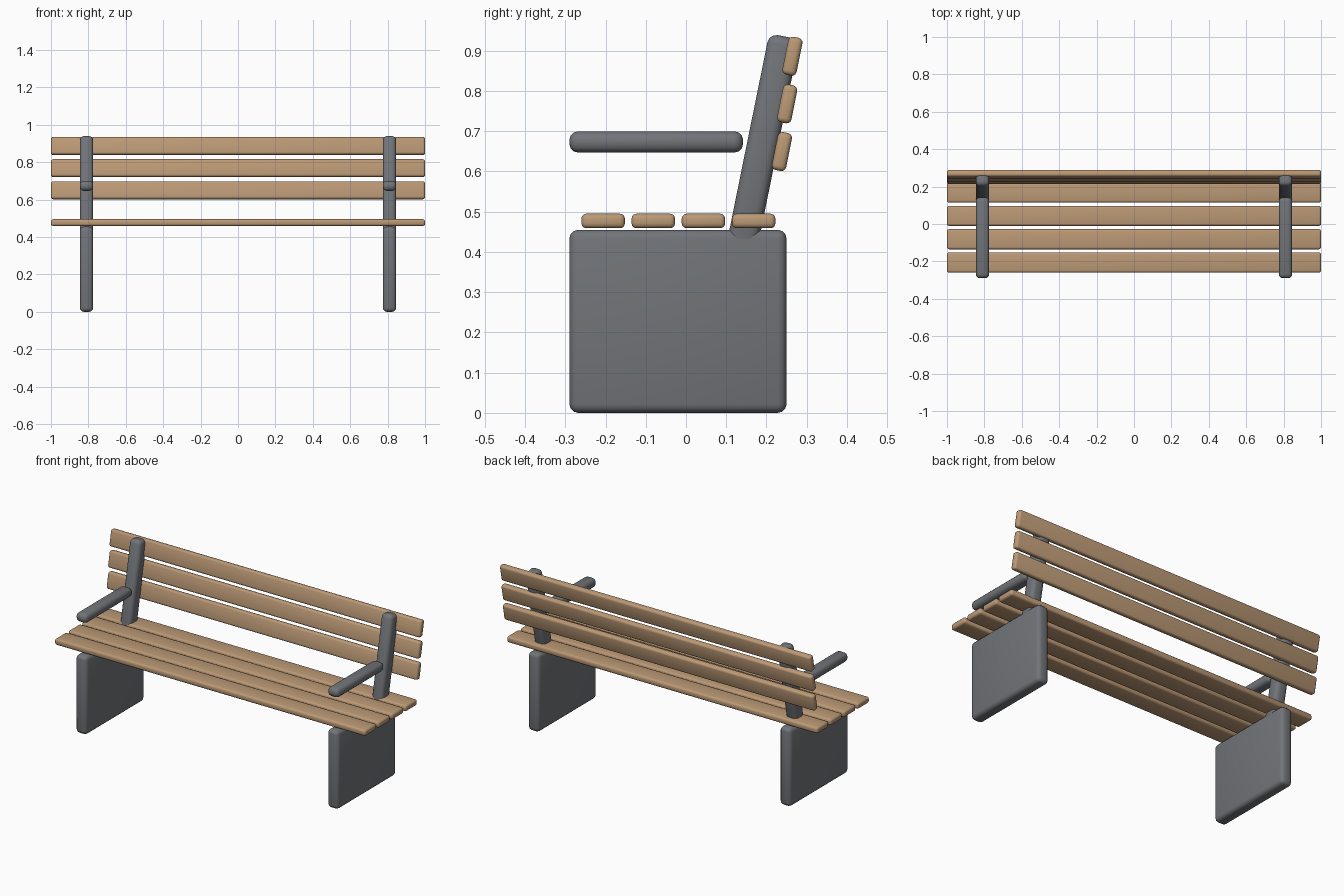
import bpy

cube = bpy.data.objects.get("Cube")
if cube:
    bpy.data.objects.remove(cube, do_unlink=True)


def material(name, rgb):
    mat = bpy.data.materials.new(name)
    mat.use_nodes = True
    mat.diffuse_color = (*rgb, 1)
    mat.node_tree.nodes["Principled BSDF"].inputs["Base Color"].default_value = (*rgb, 1)
    return mat


WOOD = material("warm wood", (0.50, 0.32, 0.18))
METAL = material("grey metal", (0.165, 0.175, 0.19))
LEAN = -0.2  # backward tilt of the backrest


def rounded_box(name, centre, size, radius, mat, tilt=0):
    """Box with rounded edges, tilted about the x axis."""
    bpy.ops.mesh.primitive_cube_add(size=1, location=centre)
    obj = bpy.context.object
    obj.name = name
    obj.scale = size
    bpy.ops.object.transform_apply(location=False, rotation=False, scale=True)
    obj.rotation_euler.x = tilt
    obj.data.materials.append(mat)
    bevel = obj.modifiers.new("Rounded edges", 'BEVEL')
    bevel.width = radius
    bevel.segments = 3
    bpy.ops.object.shade_smooth()
    return obj


# Seat slats
for i in range(4):
    rounded_box(f"seat_slat_{i + 1}", (0, -0.206 + i * 0.1247, 0.477),
                (2, 0.108, 0.036), 0.012, WOOD)

# Backrest slats, lowest first
for i in range(3):
    rounded_box(f"back_slat_{i + 1}", (0, 0.2385 + i * 0.013, 0.6495 + i * 0.1185),
                (2, 0.036, 0.096), 0.012, WOOD, LEAN)

# Side supports: leg panel, leaning post and armrest
for side, x in (("left", 0.81), ("right", -0.81)):
    rounded_box(f"{side}_leg_panel", (x, -0.02, 0.2275),
                (0.072, 0.54, 0.455), 0.022, METAL)
    rounded_box(f"{side}_back_post", (x, 0.191, 0.671),
                (0.072, 0.077, 0.54), 0.022, METAL, LEAN)
    rounded_box(f"{side}_armrest", (x, -0.074, 0.6735),
                (0.072, 0.432, 0.053), 0.022, METAL)
